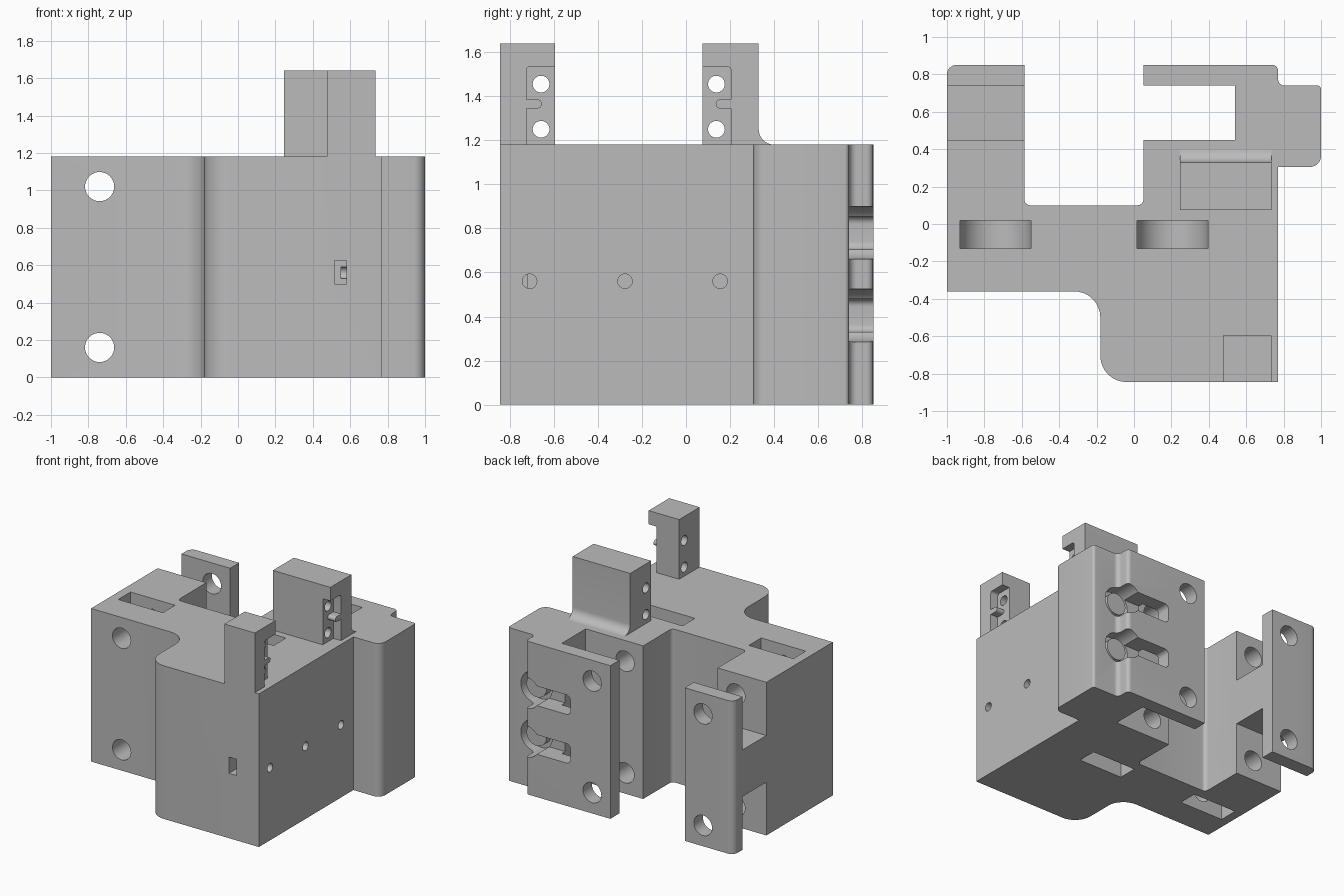
import bpy, bmesh, math
from mathutils import Vector

if "Cube" in bpy.data.objects:
    bpy.data.objects.remove(bpy.data.objects["Cube"])

H = 1.18  # body height

grey = bpy.data.materials.new("plastic_grey")
grey.diffuse_color = (0.5, 0.5, 0.5, 1)
grey.use_nodes = True
grey.node_tree.nodes["Principled BSDF"].inputs["Base Color"].default_value = grey.diffuse_color


def outline(points, steps=8):
    """Turn (a, b[, radius]) corners into a rounded outline."""
    out = []
    n = len(points)
    for i, p in enumerate(points):
        c = Vector(p[:2])
        if len(p) < 3:
            out.append(c)
            continue
        u = (Vector(points[i - 1][:2]) - c).normalized()
        v = (Vector(points[(i + 1) % n][:2]) - c).normalized()
        r = p[2]
        mid = c + r * (u + v)
        for k in range(steps + 1):
            t = math.pi / 2 * k / steps
            out.append(mid - r * (u * math.sin(t) + v * math.cos(t)))
    return out


def prism(name, pts, axis, lo, hi):
    """Extrude an outline along an axis."""
    place = {'x': lambda a, b, h: (h, a, b),
             'y': lambda a, b, h: (a, h, b),
             'z': lambda a, b, h: (a, b, h)}[axis]
    bm = bmesh.new()
    low = [bm.verts.new(place(p[0], p[1], lo)) for p in pts]
    top = [bm.verts.new(place(p[0], p[1], hi)) for p in pts]
    bm.faces.new(low)
    bm.faces.new(top)
    n = len(pts)
    for i in range(n):
        j = (i + 1) % n
        bm.faces.new((low[i], low[j], top[j], top[i]))
    bmesh.ops.recalc_face_normals(bm, faces=bm.faces)
    me = bpy.data.meshes.new(name)
    bm.to_mesh(me)
    bm.free()
    me.materials.append(grey)
    ob = bpy.data.objects.new(name, me)
    bpy.context.collection.objects.link(ob)
    return ob


def rect(a0, a1, b0, b1, r=None):
    pts = [(a0, b0), (a1, b0), (a1, b1), (a0, b1)]
    return outline([p + (r,) for p in pts] if r else pts)


def disc(a, b, r, n=32):
    return [(a + r * math.cos(2 * math.pi * k / n),
             b + r * math.sin(2 * math.pi * k / n)) for k in range(n)]


def combine(tool, op):
    """Apply a boolean to the body and remove the tool."""
    m = body.modifiers.new("bool", 'BOOLEAN')
    m.operation, m.solver, m.object = op, 'EXACT', tool
    bpy.context.view_layer.objects.active = body
    bpy.ops.object.modifier_apply(modifier=m.name)
    bpy.data.objects.remove(tool, do_unlink=True)


def cut(pts, axis, lo, hi):
    combine(prism("cutter", pts, axis, lo, hi), 'DIFFERENCE')


def add(pts, axis, lo, hi):
    combine(prism("addition", pts, axis, lo, hi), 'UNION')


# Main bracket body with the C-shaped right rear arm
body = prism("bracket_body", outline([
    (-1, -.36), (-.18, -.36, .14), (-.18, -.845, .14), (.77, -.845),
    (.77, .305), (1, .305, .06), (1, .74, .02), (.77, .74, .035),
    (.77, .85, .03), (.05, .85), (.05, .74), (.54, .74), (.54, .45),
    (.05, .45), (.05, .1, .03), (-.585, .1, .03), (-.585, .45), (-1, .45)]),
    'z', 0, H)

# Left rear plate and the web that carries it
add(outline([(-1, .74), (-.585, .74), (-.585, .85), (-1, .85, .05)]), 'z', 0, H)
add(rect(-1, -.585, .4, .8), 'z', .41, .77)

# Upright posts; the rear one has a curved foot
add(rect(-.845, -.595, 1.1, 1.64), 'x', .475, .735)
add(outline([(.075, 1.1), (.4, 1.1), (.4, H), (.33, H, .07),
             (.33, 1.64), (.075, 1.64)]), 'x', .245, .735)

# Sensor recesses with a tongue, and screw holes, mirrored on both posts
recess = outline([(-.55, H), (-.55, 1.535), (-.725, 1.535, .02), (-.725, 1.385),
                  (-.655, 1.385, .019), (-.655, 1.345, .019), (-.725, 1.345),
                  (-.725, H)])
for flip in (False, True):
    side = (lambda y: -.52 - y) if flip else (lambda y: y)
    cut([(side(p[0]), p[1]) for p in recess], 'x', .67, .8)
    for z in (1.25, 1.455):
        cut(disc(side(-.658), z, .038), 'x', .1, .9)

# Nut slots and long screw holes, mirrored top and bottom
for x, start in ((-.74, -1), (.205, -.06)):
    slot = outline([(x - .19, 1.4), (x - .19, .835, .189),
                    (x + .19, .835, .189), (x + .19, 1.4)], 12)
    for flip in (False, True):
        cut([(p[0], H - p[1] if flip else p[1]) for p in slot], 'y', -.13, .02)
        cut(disc(x, .16 if flip else 1.02, .078), 'y', start, 1)

# Rear strap channels with round hubs
for z in (.78, .405):
    cut(rect(.39, .8, z - .075, z + .075, .035), 'y', .7, 1)
    cut(disc(.77, z, .12, 40), 'y', .66, 1)
    add(disc(.77, z, .085), 'y', .62, .72)

# Blind holes on the right side and the small front window
for y in (-.71, -.277, .155):
    cut(disc(y, .56, .033, 24), 'x', .55, 1)
cut(rect(.515, .58, .5, .625), 'y', -1, -.72)

# Smooth the fillets and bores, keep the edges crisp
bpy.ops.object.select_all(action='DESELECT')
body.select_set(True)
bpy.context.view_layer.objects.active = body
bpy.ops.object.shade_smooth_by_angle(angle=math.radians(30))
